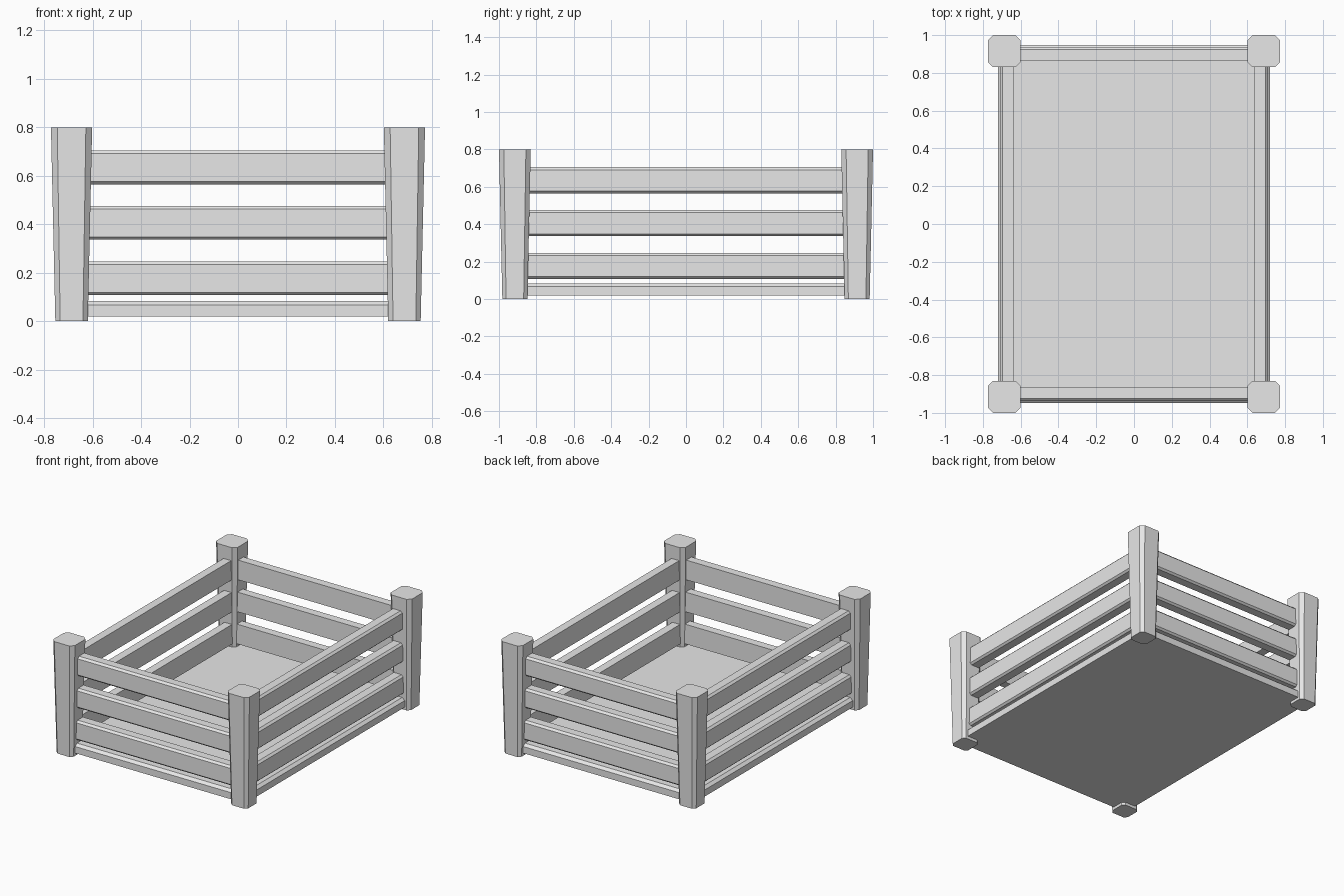
import bpy
import bmesh

cube = bpy.data.objects.get("Cube")
if cube:
    bpy.data.objects.remove(cube, do_unlink=True)

# One plain grey
grey = bpy.data.materials.new("light_grey")
grey.use_nodes = True
colour = (0.8, 0.8, 0.8, 1)
grey.diffuse_color = colour
grey.node_tree.nodes["Principled BSDF"].inputs["Base Color"].default_value = colour

POST_X, POST_Y = 0.687, 0.915
RAIL_BOTTOMS = {"lower": 0.107, "middle": 0.336, "upper": 0.565}


def loft(name, rings):
    """Solid with flat ends running through matching rings of points."""
    bm = bmesh.new()
    loops = [[bm.verts.new(p) for p in ring] for ring in rings]
    bm.faces.new(loops[0])
    bm.faces.new(loops[-1])
    for a, b in zip(loops, loops[1:]):
        for i in range(len(a)):
            j = (i + 1) % len(a)
            bm.faces.new((a[i], a[j], b[j], b[i]))
    bmesh.ops.recalc_face_normals(bm, faces=bm.faces)
    mesh = bpy.data.meshes.new(name)
    bm.to_mesh(mesh)
    bm.free()
    mesh.materials.append(grey)
    obj = bpy.data.objects.new(name, mesh)
    bpy.context.collection.objects.link(obj)
    return obj


def chamfered_square(cx, cy, h, c, z):
    k = h - c
    corners = [(h, -k), (h, k), (k, h), (-k, h), (-h, k), (-h, -k), (-k, -h), (k, -h)]
    return [(cx + x, cy + y, z) for x, y in corners]


def rectangle(hx, hy, z):
    return [(-hx, -hy, z), (hx, -hy, z), (hx, hy, z), (-hx, hy, z)]


def rail_profile(inner, outer, z):
    """Section (distance from centre, height), bevelled on the outside."""
    top = z + 0.14
    return [(inner, z), (outer - 0.013, z), (outer, z + 0.012),
            (outer, top - 0.014), (outer - 0.014, top), (inner, top)]


# Floor slab with a bevelled top rim
loft("floor", [rectangle(0.72, 0.947, 0.02), rectangle(0.72, 0.947, 0.067),
               rectangle(0.70, 0.927, 0.084)])

# Corner posts, wider at the top
for sx, side in ((1, "left"), (-1, "right")):
    for sy, end in ((-1, "front"), (1, "back")):
        x, y = sx * POST_X, sy * POST_Y
        loft(f"{end}_{side}_post", [chamfered_square(x, y, 0.067, 0.02, 0),
                                    chamfered_square(x, y, 0.085, 0.026, 0.8)])

# Three rails on every side, ending inside the posts
for level, z in RAIL_BOTTOMS.items():
    for s, side in ((1, "left"), (-1, "right")):
        section = rail_profile(0.637, 0.71, z)
        loft(f"{side}_{level}_rail",
             [[(s * d, y, h) for d, h in section] for y in (-POST_Y, POST_Y)])
    for s, end in ((-1, "front"), (1, "back")):
        section = rail_profile(0.865, 0.938, z)
        loft(f"{end}_{level}_rail",
             [[(x, s * d, h) for d, h in section] for x in (-POST_X, POST_X)])
